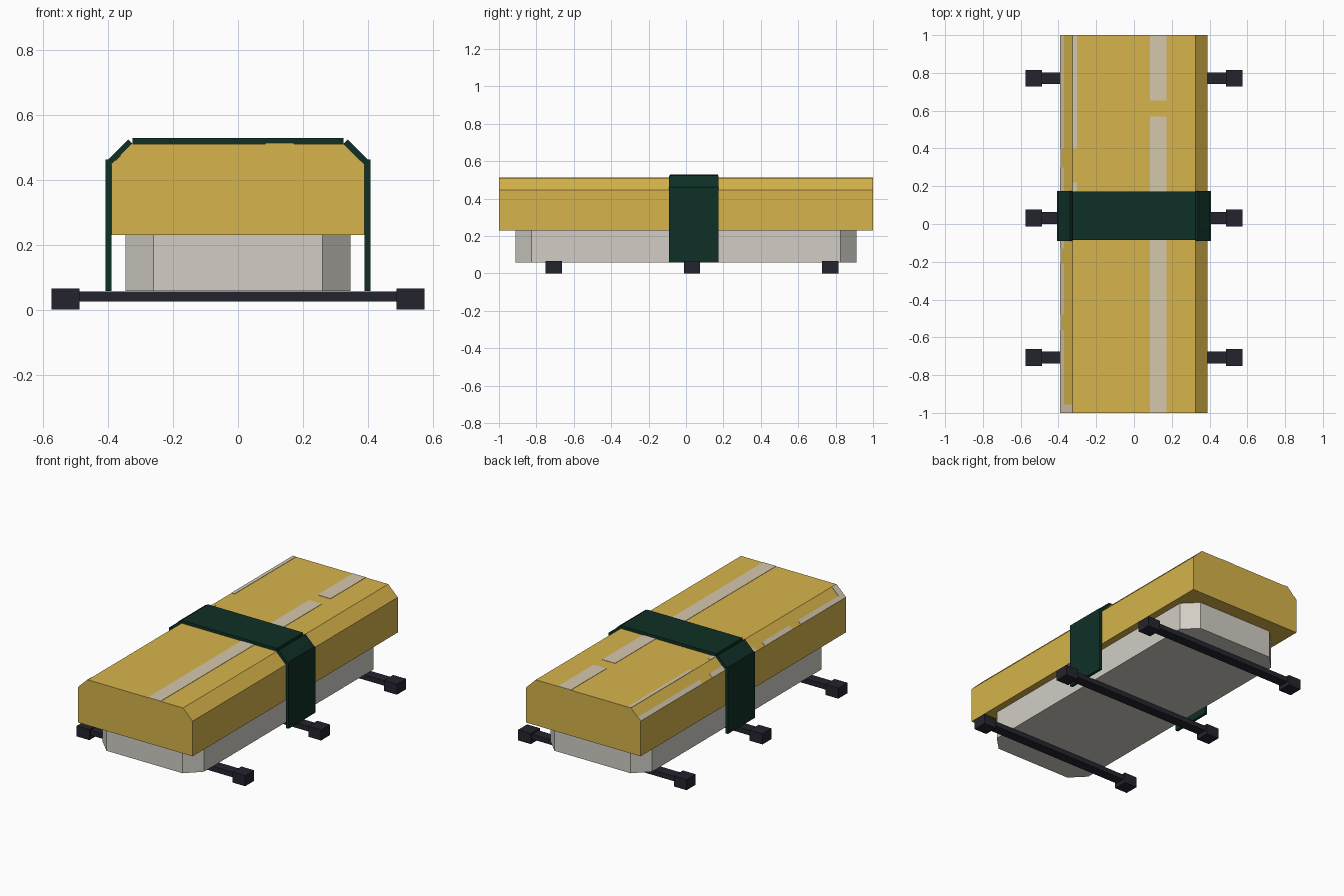
import bpy, bmesh
from mathutils import Vector

cube = bpy.data.objects.get("Cube")
if cube:
    bpy.data.objects.remove(cube, do_unlink=True)


def material(name, rgb):
    m = bpy.data.materials.new(name)
    m.use_nodes = True
    lin = [((c / 255 + 0.055) / 1.055) ** 2.4 for c in rgb] + [1.0]
    m.diffuse_color = lin
    m.node_tree.nodes["Principled BSDF"].inputs["Base Color"].default_value = lin
    return m


yellow = material("mustard_yellow", (214, 180, 75))
stone = material("pale_stone", (210, 206, 197))
cream = material("worn_cream", (213, 200, 174))
green = material("dark_green", (15, 48, 38))
dark = material("dark_slate", (36, 36, 47))


def prism(name, section, lo, hi, mat, axis="Y"):
    """Extrude a 2D section: (x, z) along Y, or (x, y) along Z."""
    def point(p, h):
        return (p[0], h, p[1]) if axis == "Y" else (p[0], p[1], h)
    bm = bmesh.new()
    base = bm.faces.new([bm.verts.new(point(p, lo)) for p in section])
    new = bmesh.ops.extrude_face_region(bm, geom=[base])["geom"]
    shift = Vector(point((0, 0), hi - lo))
    bmesh.ops.translate(bm, vec=shift, verts=[v for v in new if isinstance(v, bmesh.types.BMVert)])
    bmesh.ops.recalc_face_normals(bm, faces=bm.faces)
    mesh = bpy.data.meshes.new(name)
    bm.to_mesh(mesh)
    bm.free()
    mesh.materials.append(mat)
    obj = bpy.data.objects.new(name, mesh)
    bpy.context.collection.objects.link(obj)
    return obj


def plate(name, p, q, thick, lo, hi, mat):
    """Flat strip whose inner face runs from p to q in (x, z), thickened outward."""
    p, q = Vector(p), Vector(q)
    d = (q - p).normalized()
    out = Vector((-d.y, d.x)) * thick
    return prism(name, [p, q, q + out, p + out], lo, hi, mat)


def box(name, x0, x1, y, half, z0, z1, mat):
    return prism(name, [(x0, z0), (x1, z0), (x1, z1), (x0, z1)], y - half, y + half, mat)


# Chamfered upper body
W, E, LOW, SHOULDER, TOP = 0.39, 0.325, 0.23, 0.447, 0.511
prism("upper_body", [(-W, LOW), (W, LOW), (W, SHOULDER), (E, TOP), (-E, TOP), (-W, SHOULDER)], -1, 1, yellow)

# Base block with cut corners
bx, by, cut = 0.346, 0.911, 0.086
corners = [(bx, by - cut), (bx - cut, by)]
outline = corners + [(-x, y) for x, y in reversed(corners)]
outline += [(-x, -y) for x, y in outline]
prism("base_block", outline, 0.057, LOW, stone, "Z")

# Strap wrapped over the body
y0, y1, t = -0.09, 0.174, 0.018
plate("strap_top", (-E, TOP), (E, TOP), t, y0 + 0.004, y1 - 0.003, green)
for side, s in (("left", 1), ("right", -1)):
    for part, p, q in (("slope", (E, TOP), (W, SHOULDER)), ("side", (W, 0.463), (W, 0.057))):
        ends = [(s * p[0], p[1]), (s * q[0], q[1])]
        if s < 0:
            ends.reverse()
        plate(f"strap_{part}_{side}", *ends, t, y0, y1, green)

# Cross bars with end blocks
for place, y in (("front", -0.707), ("middle", 0.032), ("back", 0.771)):
    box(f"{place}_bar", -0.5, 0.5, y, 0.031, 0.025, 0.056, dark)
    box(f"{place}_bar_end_left", 0.488, 0.575, y, 0.044, 0, 0.065, dark)
    box(f"{place}_bar_end_right", -0.575, -0.488, y, 0.044, 0, 0.065, dark)

# Painted stripe on the top, broken near the back
for lo, hi in ((-1, 0.57), (0.655, 1)):
    plate("top_stripe", (0.085, TOP), (0.173, TOP), 0.002, lo, hi, cream)

# Worn edge paint along the right side
for lo, hi in ((0.4, 1), (0.17, 0.22)):
    plate("top_edge_wear", (-E, TOP), (-0.303, TOP), 0.002, lo, hi, cream)
for lo, hi in ((-1, -0.56), (-0.48, -0.21), (-0.13, 0.3), (0.4, 1)):
    plate("slope_edge_wear", (-W, SHOULDER), (-0.37, SHOULDER + 0.02), 0.002, lo, hi, cream)
plate("slope_end_wear", (-0.37, SHOULDER + 0.02), (-E, TOP), 0.002, -1, -0.955, cream)
